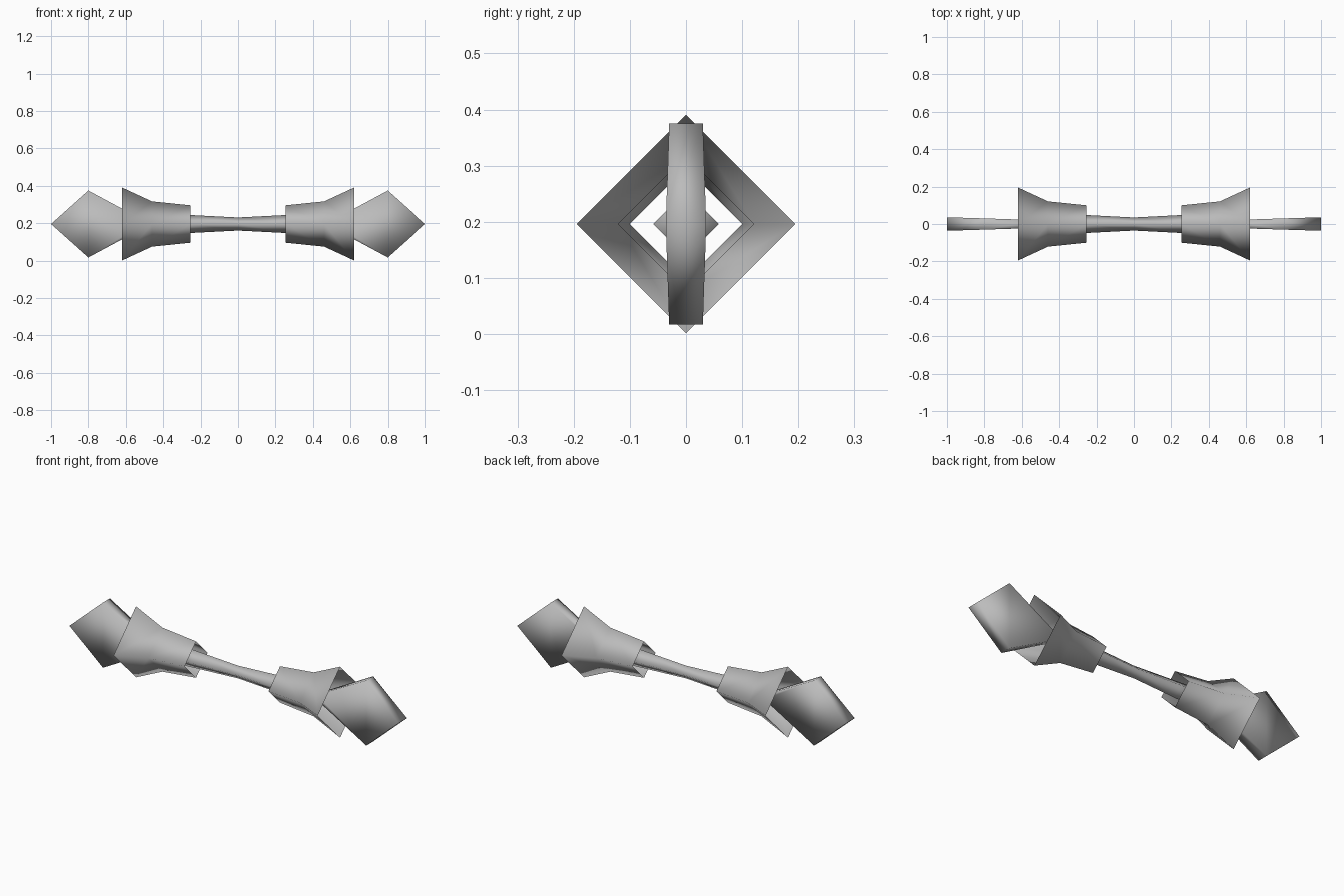
import bpy, bmesh

if "Cube" in bpy.data.objects:
    bpy.data.objects.remove(bpy.data.objects["Cube"])

MID_Z = 0.196

metal = bpy.data.materials.new("grey metal")
metal.diffuse_color = (0.5, 0.5, 0.5, 1)
metal.use_nodes = True
metal.node_tree.nodes["Principled BSDF"].inputs["Base Color"].default_value = metal.diffuse_color


def loft(name, sections, cap_ends):
    """Skin four-sided sections; each is (x, [(y, z), ...]) around the long axis."""
    bm = bmesh.new()
    rings = [[bm.verts.new((x, y, z + MID_Z)) for y, z in pts] for x, pts in sections]
    for a, b in zip(rings, rings[1:]):
        for i in range(4):
            j = (i + 1) % 4
            bm.faces.new((a[i], a[j], b[j], b[i]))
    if cap_ends:
        bm.faces.new(rings[0][::-1])
        bm.faces.new(rings[-1])
    # collapse sections that shrink to an edge
    bmesh.ops.remove_doubles(bm, verts=bm.verts, dist=0.0005)
    bmesh.ops.recalc_face_normals(bm, faces=bm.faces)
    for f in bm.faces:
        f.smooth = True
    mesh = bpy.data.meshes.new(name)
    bm.to_mesh(mesh)
    bm.free()
    # open tubes: make sure the skin faces away from the long axis
    if not cap_ends:
        p = mesh.polygons[0]
        if p.normal.y * p.center.y + p.normal.z * (p.center.z - MID_Z) < 0:
            mesh.flip_normals()
    mesh.materials.append(metal)
    ob = bpy.data.objects.new(name, mesh)
    bpy.context.collection.objects.link(ob)
    return ob


def diamond(r):
    return [(0, r), (-r, 0), (0, -r), (r, 0)]


def slab(t, h):
    return [(t, h), (-t, h), (-t, -h), (t, -h)]


# waisted grip through the middle
loft("handle", [(x, diamond(r)) for x, r in
                ((-0.46, 0.058), (-0.255, 0.048), (0, 0.035), (0.255, 0.048), (0.46, 0.058))], True)

for side, s in (("left", -1), ("right", 1)):
    # flared open sleeve
    loft(side + "_guard", [(s * x, diamond(r)) for x, r in
                           ((0.255, 0.1), (0.46, 0.121), (0.62, 0.195))], False)
    # flat pointed head, thickening towards the tip edge
    loft(side + "_blade", [(s * 0.49, slab(0.02, 0.012)),
                           (s * 0.8, slab(0.03, 0.179)),
                           (s * 1.0, slab(0.036, 0.0))], False)
